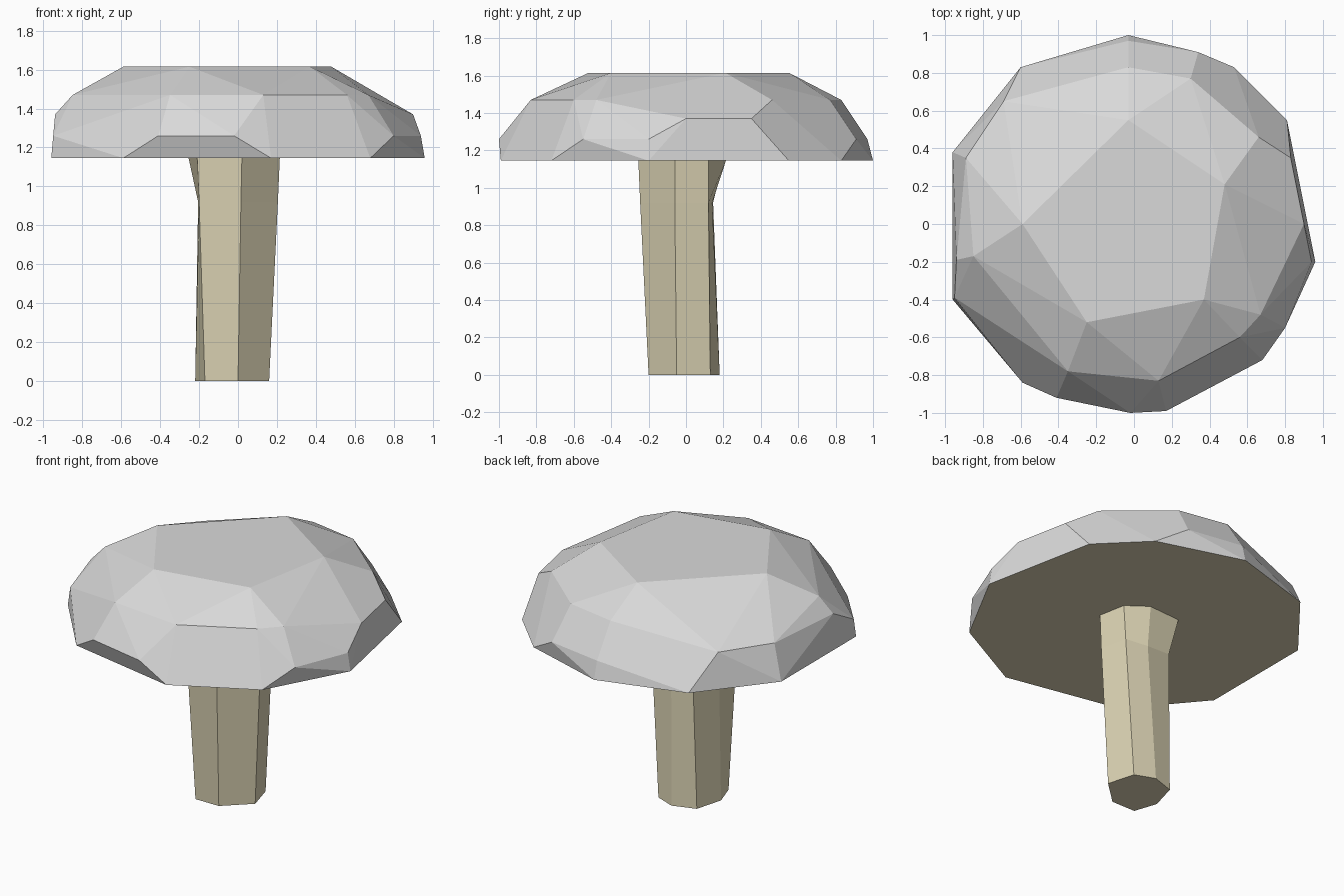
import bpy, bmesh, math

if "Cube" in bpy.data.objects:
    bpy.data.objects.remove(bpy.data.objects["Cube"])


def material(name, rgb):
    m = bpy.data.materials.new(name)
    m.diffuse_color = (*rgb, 1)
    m.use_nodes = True
    m.node_tree.nodes["Principled BSDF"].inputs["Base Color"].default_value = m.diffuse_color
    return m


def add_object(name, bm, mats):
    bmesh.ops.recalc_face_normals(bm, faces=bm.faces)
    mesh = bpy.data.meshes.new(name)
    bm.to_mesh(mesh)
    bm.free()
    for m in mats:
        mesh.materials.append(m)
    ob = bpy.data.objects.new(name, mesh)
    bpy.context.collection.objects.link(ob)
    return ob


cap_grey = material("cap_grey", (0.70, 0.70, 0.70))
stem_cream = material("stem_cream", (0.72, 0.66, 0.46))

# Cap: faceted dome wrapped around corner points, level by level
levels = {
    1.145: [(-.03, 1), (.53, .83), (.81, .55), (.96, -.2), (.68, -.72),
            (.17, -.99), (-.59, -.84), (-.96, -.4), (-.96, .38), (-.6, .83)],
    1.26: [(-.03, .97), (.34, .91), (.94, -.2), (.80, -.55), (-.02, -1),
           (-.41, -.92), (-.95, -.39)],
    1.37: [(.90, 0), (.83, .35), (-.69, .65), (-.89, .35), (-.94, -.19)],
    1.47: [(-.85, -.17), (-.35, -.78), (.13, -.83), (.56, -.60), (.67, -.48),
           (.66, .46), (.30, .77), (-.03, .83)],
    1.615: [(-.59, 0), (-.03, .55), (.48, .21), (.37, -.40), (-.25, -.52)],
}
bm = bmesh.new()
for z, pts in levels.items():
    for x, y in pts:
        bm.verts.new((x, y, z))
hull = bmesh.ops.convex_hull(bm, input=bm.verts)
loose = [v for v in bm.verts if not v.link_faces]
bmesh.ops.delete(bm, geom=loose, context='VERTS')
bmesh.ops.dissolve_limit(bm, angle_limit=math.radians(4),
                         verts=bm.verts, edges=bm.edges)
bmesh.ops.recalc_face_normals(bm, faces=bm.faces)
# Underside takes the stem colour
for f in bm.faces:
    f.material_index = 1 if f.normal.z < -0.7 else 0
add_object("cap", bm, [cap_grey, stem_cream])

# Stem: seven-sided column, flaring at the back just under the cap
rings = [
    (0, [(.16, -.05), (.11, .13), (-.02, .18), (-.17, .13),
         (-.22, -.05), (-.17, -.2), (0, -.2)]),
    (.92, [(.205, -.06), (.165, .12), (.01, .14), (-.15, .145),
           (-.205, -.05), (-.2, -.245), (.015, -.245)]),
    (1.15, [(.215, -.06), (.18, .12), (.05, .215), (-.18, .2),
            (-.255, -.05), (-.21, -.255), (.02, -.255)]),
]
bm = bmesh.new()
loops = [[bm.verts.new((x, y, z)) for x, y in pts] for z, pts in rings]
for lo, hi in zip(loops, loops[1:]):
    for i in range(7):
        j = (i + 1) % 7
        bm.faces.new((lo[i], lo[j], hi[j], hi[i]))
bm.faces.new(loops[0])
bm.faces.new(loops[-1])
add_object("stem", bm, [stem_cream])
